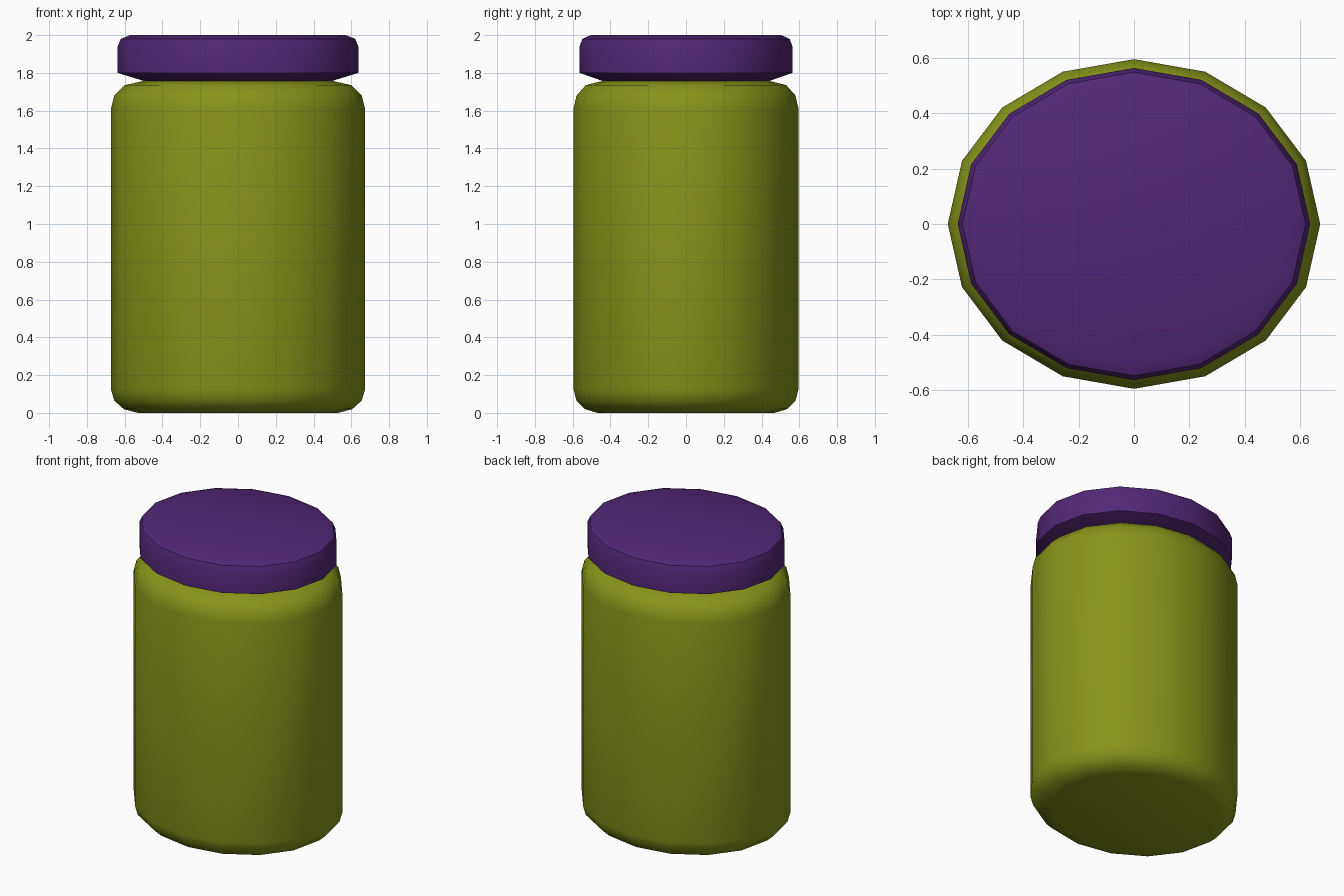
import bpy, bmesh, math

if "Cube" in bpy.data.objects:
    bpy.data.objects.remove(bpy.data.objects["Cube"])

SIDES = 16
DEPTH = 0.885  # oval cross-section: depth relative to width


def material(name, rgb):
    m = bpy.data.materials.new(name)
    m.diffuse_color = (*rgb, 1)
    m.use_nodes = True
    m.node_tree.nodes["Principled BSDF"].inputs["Base Color"].default_value = m.diffuse_color
    return m


def oval_lathe(name, profile, mat):
    """Revolve (radius, z) points into a capped 16-sided oval solid."""
    bm = bmesh.new()
    rings = []
    for r, z in profile:
        rings.append([bm.verts.new((r * math.cos(2 * math.pi * i / SIDES),
                                    r * DEPTH * math.sin(2 * math.pi * i / SIDES), z))
                      for i in range(SIDES)])
    for a, b in zip(rings, rings[1:]):
        for i in range(SIDES):
            j = (i + 1) % SIDES
            bm.faces.new((a[i], a[j], b[j], b[i]))
    bm.faces.new(rings[0][::-1])
    bm.faces.new(rings[-1])
    mesh = bpy.data.meshes.new(name)
    bm.to_mesh(mesh)
    bm.free()
    ob = bpy.data.objects.new(name, mesh)
    bpy.context.collection.objects.link(ob)
    mesh.materials.append(mat)
    bpy.ops.object.select_all(action='DESELECT')
    ob.select_set(True)
    bpy.context.view_layer.objects.active = ob
    bpy.ops.object.shade_smooth_by_angle(angle=math.radians(40))
    return ob


# Jar body with rounded base and shoulder
oval_lathe("jar_body", [(0.53, 0.0), (0.605, 0.02), (0.655, 0.065), (0.673, 0.125),
                        (0.673, 1.61), (0.655, 1.68), (0.60, 1.735), (0.50, 1.758)],
           material("olive_green", (0.24, 0.30, 0.01)))

# Lid with tapered underside and rounded top edge
oval_lathe("lid", [(0.475, 1.75), (0.637, 1.80), (0.637, 1.94),
                   (0.62, 1.98), (0.57, 2.0)],
           material("purple", (0.085, 0.02, 0.18)))
